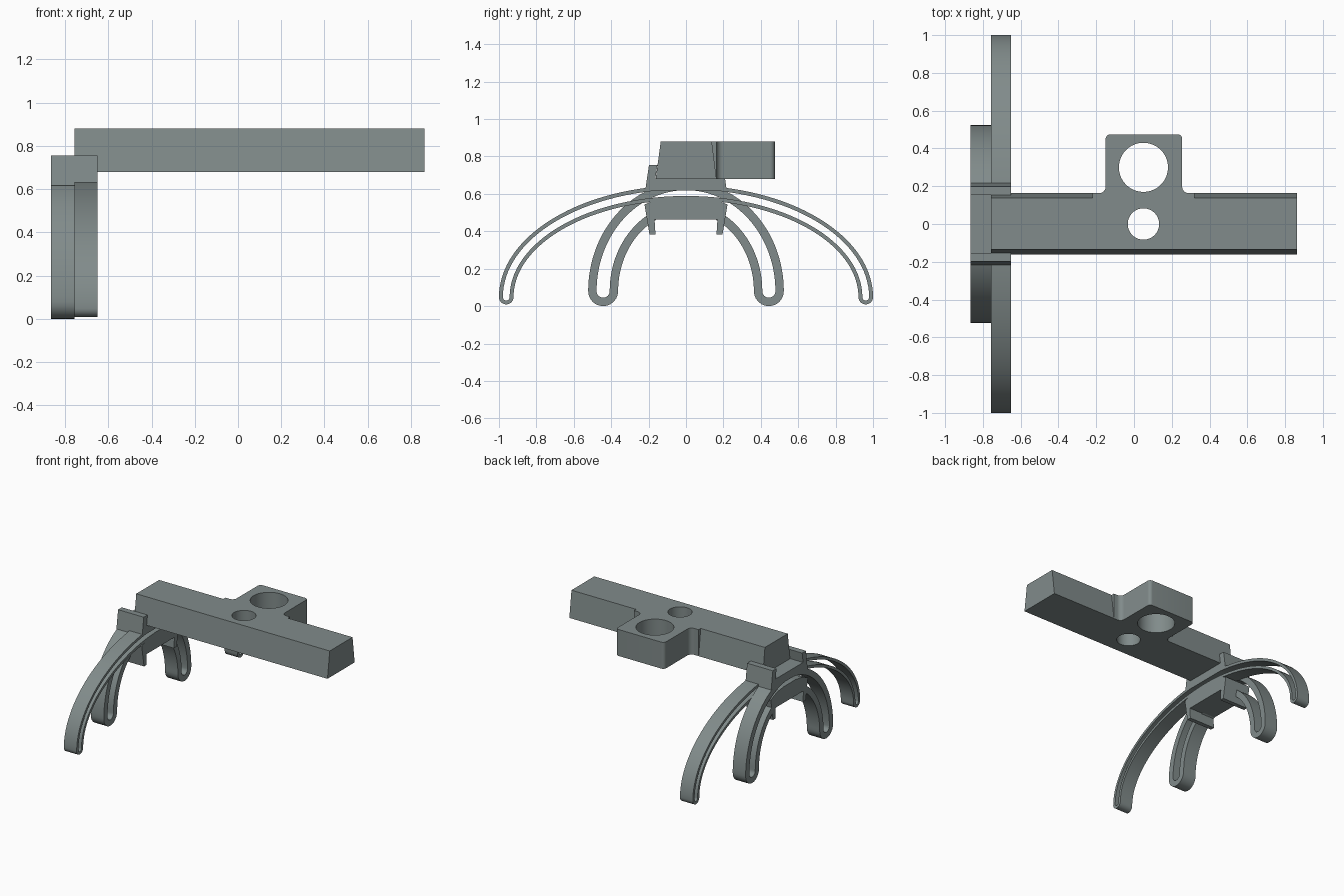
import bpy, bmesh, math

if "Cube" in bpy.data.objects:
    bpy.data.objects.remove(bpy.data.objects["Cube"])

grey = bpy.data.materials.new("slate grey")
grey.diffuse_color = (0.22, 0.26, 0.257, 1)
grey.use_nodes = True
grey.node_tree.nodes["Principled BSDF"].inputs["Base Color"].default_value = grey.diffuse_color


def finish(name, bm, smooth=True):
    bmesh.ops.recalc_face_normals(bm, faces=bm.faces[:])
    mesh = bpy.data.meshes.new(name)
    bm.to_mesh(mesh)
    bm.free()
    ob = bpy.data.objects.new(name, mesh)
    bpy.context.collection.objects.link(ob)
    mesh.materials.append(grey)
    if smooth:
        shade(ob)
    return ob


def select(ob):
    bpy.ops.object.select_all(action='DESELECT')
    ob.select_set(True)
    bpy.context.view_layer.objects.active = ob


def shade(ob):
    select(ob)
    bpy.ops.object.shade_smooth_by_angle(angle=math.radians(30))


def prism(name, points, offset, smooth=True):
    """Extrude a closed planar outline by an offset vector."""
    bm = bmesh.new()
    n = len(points)
    a = [bm.verts.new(p) for p in points]
    b = [bm.verts.new([c + d for c, d in zip(p, offset)]) for p in points]
    bm.faces.new(a)
    bm.faces.new(b[::-1])
    for i in range(n):
        j = (i + 1) % n
        bm.faces.new((a[i], a[j], b[j], b[i]))
    return finish(name, bm, smooth)


def along_x(name, profile, x0, x1, smooth=True):
    return prism(name, [(x0, y, z) for y, z in profile], (x1 - x0, 0, 0), smooth)


def mirrored(half):
    """Complete a left-right symmetric (y, z) outline."""
    return half + [(-y, z) for y, z in reversed(half)]


def arc(cx, cy, r, a0, a1, n=8):
    return [(cx + r * math.cos(math.radians(a0 + (a1 - a0) * i / n)),
             cy + r * math.sin(math.radians(a0 + (a1 - a0) * i / n))) for i in range(n + 1)]


def boolean(ob, other, op):
    select(ob)
    m = ob.modifiers.new(op.title(), 'BOOLEAN')
    m.operation, m.object, m.solver = op, other, 'EXACT'
    bpy.ops.object.modifier_apply(modifier=m.name)
    bpy.data.objects.remove(other)


# Slotted arched legs: a half ellipse band with round ends and a long slot
def band_outline(a, b, zc, h):
    n, cap = 64, 12
    pts = [((a + h) * math.cos(math.pi * i / n), zc + (b + h) * math.sin(math.pi * i / n))
           for i in range(n + 1)]
    pts += arc(-a, zc, h, 180, 360, cap)[1:-1]
    pts += [((a - h) * math.cos(math.pi * i / n), zc + (b - h) * math.sin(math.pi * i / n))
            for i in range(n, -1, -1)]
    pts += arc(a, zc, h, 180, 360, cap)[1:-1]
    return pts


def slotted_arch(name, a, b, zc, half, slot, x0, x1):
    bm = bmesh.new()
    loops = [[bm.verts.new((x, y, z)) for y, z in band_outline(a, b, zc, h)]
             for x, h in ((x0, half), (x1, half), (x1, slot), (x0, slot))]
    n = len(loops[0])
    for k in range(4):
        p, q = loops[k], loops[(k + 1) % 4]
        for i in range(n):
            j = (i + 1) % n
            bm.faces.new((p[i], p[j], q[j], q[i]))
    return finish(name, bm)


slotted_arch("inner_arch", 0.443, 0.505, 0.08, 0.08, 0.035, -0.865, -0.757)
slotted_arch("outer_arch", 0.961, 0.559, 0.048, 0.039, 0.018, -0.757, -0.65)

# Upper clip that grips the beam
along_x("upper_clip", mirrored([(-0.218, 0.617), (-0.198, 0.755), (-0.153, 0.755), (-0.164, 0.68)]),
        -0.865, -0.65, False)

# Lower clip with two tabs pointing down
along_x("lower_clip", mirrored([(-0.168, 0.463), (-0.163, 0.382), (-0.195, 0.382),
                                (-0.222, 0.543), (-0.15, 0.574), (-0.07, 0.585)]),
        -0.865, -0.65, False)

# Tapered beam with the side block merged in
beam = along_x("beam", [(-0.162, 0.68), (0.163, 0.68), (0.138, 0.88), (-0.135, 0.88)],
               -0.757, 0.862, False)
x0, x1, ye, yb, r, f = -0.15, 0.255, 0.163, 0.475, 0.025, 0.035
outline = [(-0.22, 0.05), (0.32, 0.05), (0.32, ye)]
outline += arc(x1 + f, ye + f, f, 270, 180)
outline += arc(x1 - r, yb - r, r, 0, 90)
outline += arc(x0 + r, yb - r, r, 90, 180)
outline += arc(x0 - f, ye + f, f, 0, -90)
outline += [(-0.22, ye)]
block = prism("side_block", [(x, y, 0.68) for x, y in outline], (0, 0, 0.2), False)
boolean(beam, block, 'UNION')

# Two round through holes
for y, radius in ((0.30, 0.13), (0.0, 0.083)):
    hole = prism("hole_cutter", [(px, py, 0.5) for px, py in arc(0.05, y, radius, 0, 360, 64)[:-1]],
                 (0, 0, 0.6), False)
    boolean(beam, hole, 'DIFFERENCE')
shade(beam)
